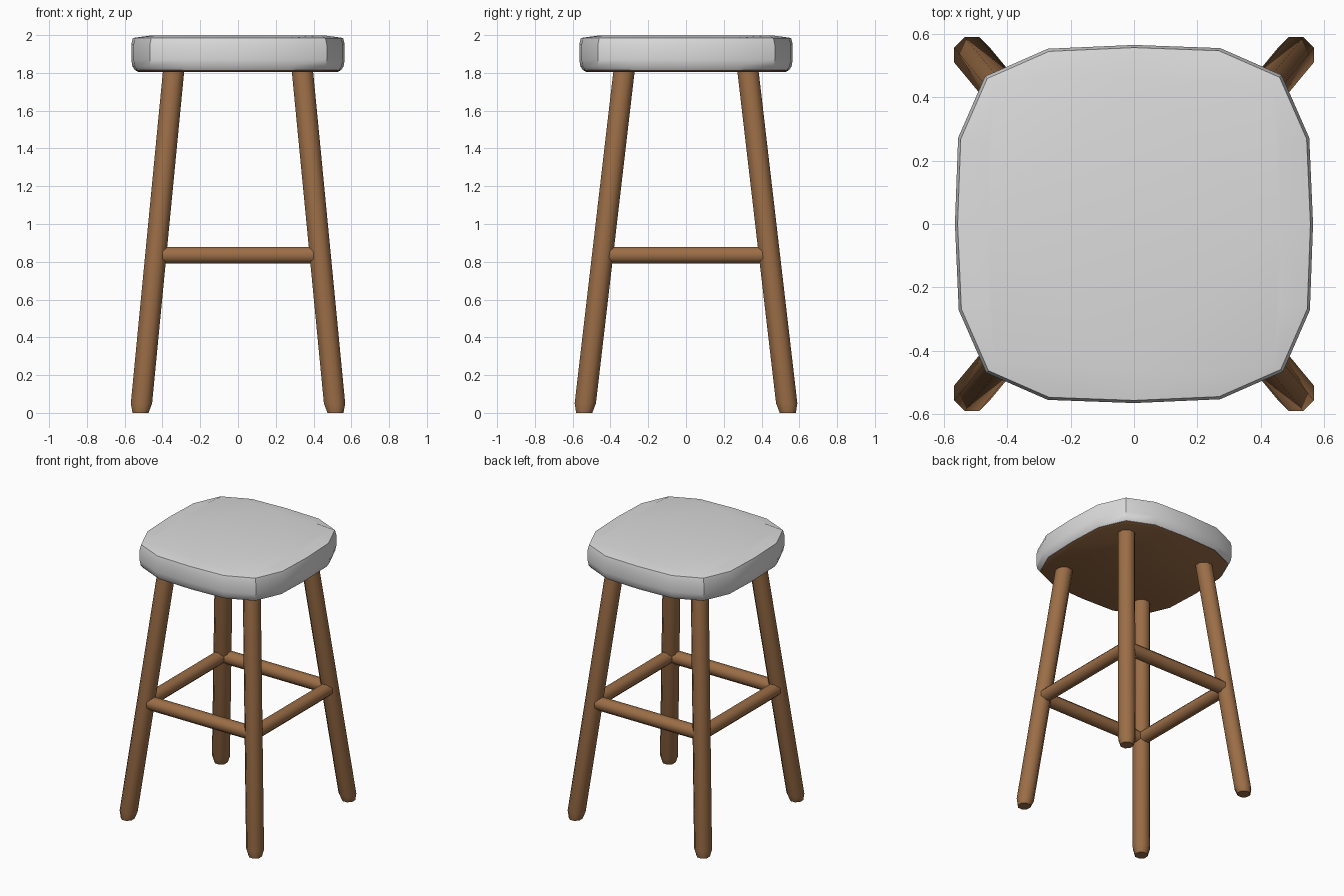
import bpy, bmesh, math
from mathutils import Vector

if "Cube" in bpy.data.objects:
    bpy.data.objects.remove(bpy.data.objects["Cube"])


def material(name, rgb):
    m = bpy.data.materials.new(name)
    m.diffuse_color = (*rgb, 1)
    m.use_nodes = True
    m.node_tree.nodes["Principled BSDF"].inputs["Base Color"].default_value = m.diffuse_color
    return m


WOOD = material("warm brown wood", (0.33, 0.155, 0.062))
GREY = material("light grey fabric", (0.72, 0.72, 0.72))


def loft(name, rings, mat, angle=35):
    """Skin a closed solid through rings of equal point count."""
    bm = bmesh.new()
    rows = [[bm.verts.new(p) for p in ring] for ring in rings]
    n = len(rows[0])
    for a, b in zip(rows, rows[1:]):
        for i in range(n):
            j = (i + 1) % n
            bm.faces.new((a[i], a[j], b[j], b[i]))
    bm.faces.new(rows[0][::-1])
    bm.faces.new(rows[-1])
    bmesh.ops.recalc_face_normals(bm, faces=bm.faces[:])
    me = bpy.data.meshes.new(name)
    bm.to_mesh(me)
    bm.free()
    me.materials.append(mat)
    ob = bpy.data.objects.new(name, me)
    bpy.context.collection.objects.link(ob)
    bpy.ops.object.select_all(action='DESELECT')
    ob.select_set(True)
    bpy.context.view_layer.objects.active = ob
    bpy.ops.object.shade_smooth_by_angle(angle=math.radians(angle))
    return ob


# Rounded-square seat outline: one quarter turned four times
quarter = [(0.565, 0.0), (0.553, 0.272), (0.466, 0.47), (0.272, 0.555)]
outline = []
for k in range(4):
    c, s = [(1, 0), (0, 1), (-1, 0), (0, -1)][k]
    outline += [(x * c - y * s, x * s + y * c) for x, y in quarter]


def seat_ring(scale, z, limit=9.0):
    clamp = lambda v: max(-limit, min(limit, v * scale))
    return [(clamp(x), clamp(y), z) for x, y in outline]


# Cushion and wooden base board
loft("seat_cushion", [seat_ring(0.965, 1.814), seat_ring(0.99, 1.835),
                      seat_ring(1.0, 1.87), seat_ring(1.0, 1.95),
                      seat_ring(0.985, 1.985), seat_ring(0.94, 1.998, 0.46)], GREY)
loft("seat_base", [seat_ring(0.93, 1.804), seat_ring(0.96, 1.812),
                   seat_ring(0.96, 1.83)], WOOD)

# Splayed legs with chamfered feet
SIDES = 8
FOOT, HEAD = Vector((0.516, 0.539, 0)), Vector((0.341, 0.328, 1.81))


def leg_point(sx, sy, z):
    p = FOOT.lerp(HEAD, z / HEAD.z)
    return Vector((p.x * sx, p.y * sy, z))


def circle(center, r, u, v):
    return [center + r * (u * math.cos(t) + v * math.sin(t))
            for t in (math.tau * (i + 0.5) / SIDES for i in range(SIDES))]


X, Y, Z = Vector((1, 0, 0)), Vector((0, 1, 0)), Vector((0, 0, 1))
for sy, fb in ((-1, "front"), (1, "back")):
    for sx, lr in ((-1, "left"), (1, "right")):
        rings = [circle(leg_point(sx, sy, z), r, X, Y)
                 for z, r in ((0, 0.046), (0.05, 0.061), (1.82, 0.061))]
        loft(f"{fb}_{lr}_leg", rings, WOOD, 50)

# Stretchers joining neighbouring legs
RAIL_Z, RAIL_R = 0.835, 0.048
for s, fb, lr in ((-1, "front", "left"), (1, "back", "right")):
    ends = [leg_point(-1, s, RAIL_Z), leg_point(1, s, RAIL_Z)]
    loft(f"{fb}_stretcher", [circle(p, RAIL_R, Y, Z) for p in ends], WOOD, 50)
    ends = [leg_point(s, -1, RAIL_Z), leg_point(s, 1, RAIL_Z)]
    loft(f"{lr}_stretcher", [circle(p, RAIL_R, X, Z) for p in ends], WOOD, 50)
